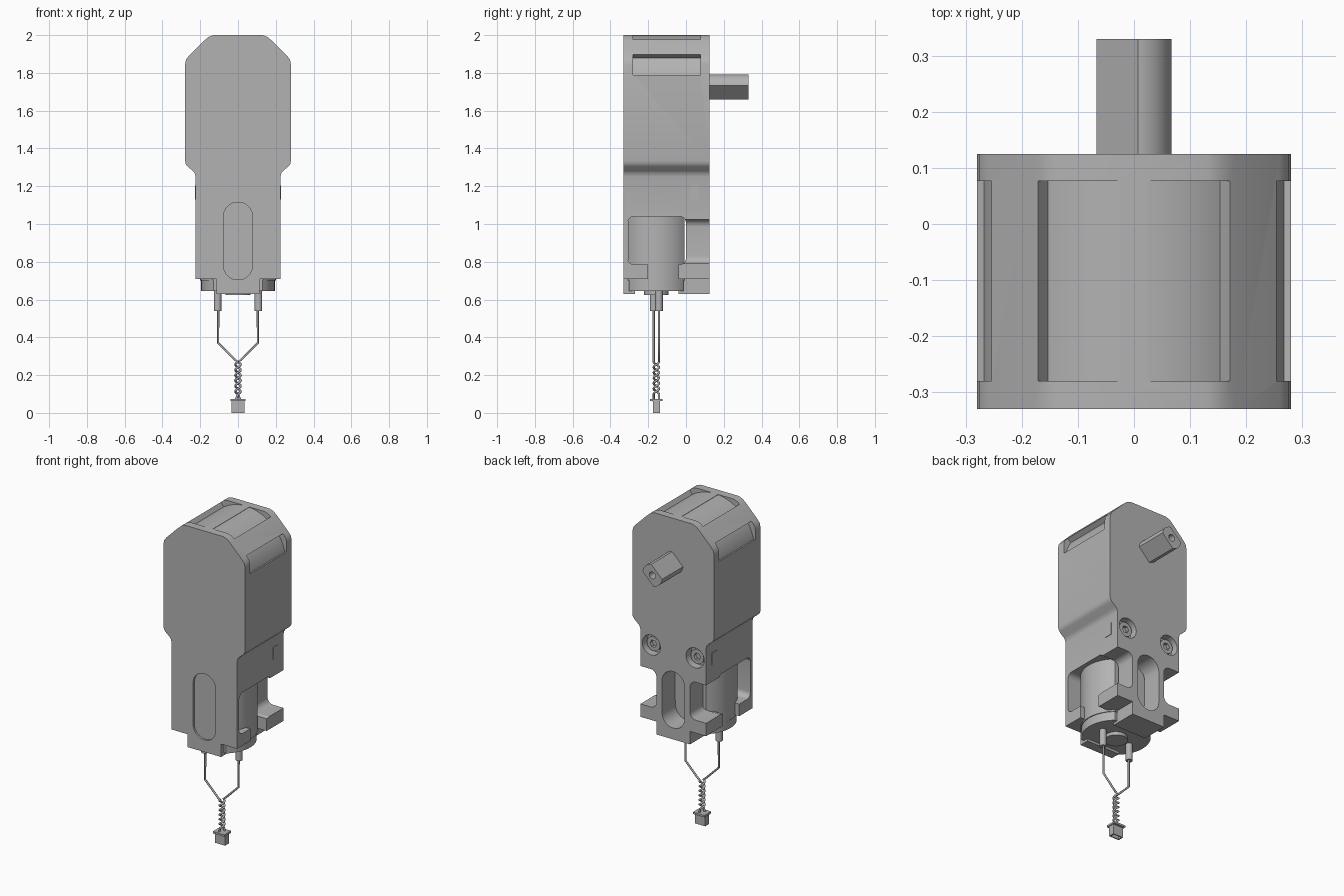
import bpy, bmesh
from math import sin, cos, pi, radians, asin
from mathutils import Vector

if "Cube" in bpy.data.objects:
    bpy.data.objects.remove(bpy.data.objects["Cube"])

grey = bpy.data.materials.new("plain_grey")
grey.use_nodes = True
COLOUR = (0.45, 0.45, 0.45, 1)
grey.diffuse_color = COLOUR
grey.node_tree.nodes["Principled BSDF"].inputs["Base Color"].default_value = COLOUR


def prism(name, pts, axis, a, b):
    """Extrude a 2D outline along an axis from a to b."""
    place = {"X": lambda u, v, w: (w, u, v),
             "Y": lambda u, v, w: (u, w, v),
             "Z": lambda u, v, w: (u, v, w)}[axis]
    bm = bmesh.new()
    ends = [[bm.verts.new(place(u, v, w)) for u, v in pts] for w in (a, b)]
    for ring in ends:
        bm.faces.new(ring)
    n = len(pts)
    for i in range(n):
        j = (i + 1) % n
        bm.faces.new((ends[0][i], ends[0][j], ends[1][j], ends[1][i]))
    bmesh.ops.recalc_face_normals(bm, faces=bm.faces)
    mesh = bpy.data.meshes.new(name)
    bm.to_mesh(mesh)
    bm.free()
    mesh.materials.append(grey)
    ob = bpy.data.objects.new(name, mesh)
    bpy.context.collection.objects.link(ob)
    return ob


def arc(cx, cy, r, a0, a1, n):
    angles = [radians(a0 + (a1 - a0) * i / n) for i in range(n + 1)]
    return [(cx + r * cos(t), cy + r * sin(t)) for t in angles]


def circle(cx, cy, r, n=32):
    return arc(cx, cy, r, 0, 360, n)[:-1]


def rect(u0, u1, v0, v1, r=0):
    if not r:
        return [(u0, v0), (u1, v0), (u1, v1), (u0, v1)]
    corners = ((u1 - r, v1 - r), (u0 + r, v1 - r), (u0 + r, v0 + r), (u1 - r, v0 + r))
    return [p for i, c in enumerate(corners) for p in arc(*c, r, 90 * i, 90 * i + 90, 8)]


def two_flats(cx, cy, r, d, turn):
    """Circle with two parallel flats at distance d from its centre."""
    h = asin(d / r) * 180 / pi
    return arc(cx, cy, r, turn - h, turn + h, 20) + arc(cx, cy, r, turn + 180 - h, turn + 180 + h, 20)


def mirrored(pts, s):
    return [(u * s, v) for u, v in pts]


def select_only(ob):
    bpy.ops.object.select_all(action="DESELECT")
    ob.select_set(True)
    bpy.context.view_layer.objects.active = ob


def cut(ob, cutters):
    select_only(ob)
    for c in cutters:
        mod = ob.modifiers.new("cut", "BOOLEAN")
        mod.operation, mod.solver, mod.object = "DIFFERENCE", "EXACT", c
        bpy.ops.object.modifier_apply(modifier=mod.name)
        bpy.data.objects.remove(c)


def smooth(ob):
    select_only(ob)
    bpy.ops.object.shade_smooth_by_angle(angle=radians(28))


FRONT, BACK = -0.33, 0.125
AXIS_Z = 1.725      # output shaft height
MOTOR_Y = -0.157

# Gearbox housing: half outline mirrored, with the narrow foot below
half = [(0.115, 0.63), (0.115, 0.71), (0.225, 0.71), (0.225, 1.25), (0.229, 1.268),
        (0.24, 1.282), (0.268, 1.305), (0.277, 1.318), (0.28, 1.335), (0.28, 1.845),
        (0.275, 1.87), (0.26, 1.89), (0.18, 1.97), (0.157, 1.99), (0.13, 2.0)]
housing = prism("gearbox_housing", half + mirrored(half, -1)[::-1], "Y", FRONT, BACK)

cutters = [
    prism("motor_bay", rect(-0.31, 0, 0.785, 1.04, 0.035), "X", -0.4, 0.4),
    prism("bay_mouth", rect(-0.2, -0.04, 0.5, 0.85), "X", -0.4, 0.4),
    prism("foot_gap", rect(-0.27, -0.05, 0.5, 0.71), "X", -0.4, 0.4),
    prism("back_slot", rect(-0.077, 0.077, 0.7, 1.05, 0.076), "Y", -0.05, 0.3),
    prism("front_slot", rect(-0.077, 0.077, 0.705, 1.115, 0.076), "Y", -0.5, FRONT + 0.012),
]
for s in (-1, 1):
    # Side notches, screw wells and the gaps around the corner plates
    cutters.append(prism("notch", mirrored(rect(0.115, 0.5, 0.79, 1.025, 0.04), s), "Y", -0.02, 0.3))
    cutters.append(prism("well", circle(0.15 * s, 1.175, 0.062), "Y", BACK - 0.05, 0.3))
    for a0, a1 in ((13, 34), (56, 85)):
        gap = arc(0, AXIS_Z, 0.274, a0, a1, 10) + arc(0, AXIS_Z, 0.42, a1, a0, 3)
        cutters.append(prism("gap", mirrored(gap, s), "Y", -0.28, 0.077))
cut(housing, cutters)
smooth(housing)

# Output shaft with two flats and a bored end
shaft = prism("output_shaft", two_flats(0, AXIS_Z, 0.067, 0.042, 45), "Y", 0.1, 0.33)
cut(shaft, [prism("bore", circle(0, AXIS_Z, 0.021), "Y", 0.23, 0.5)])
smooth(shaft)

# Motor can, end cap and rear bearing boss
smooth(prism("motor_can", two_flats(0, MOTOR_Y, 0.2, 0.15, 0), "Z", 0.7, 1.039))
smooth(prism("motor_end_cap", two_flats(0, MOTOR_Y, 0.195, 0.145, 0), "Z", 0.645, 0.7))
smooth(prism("bearing_boss", circle(0, MOTOR_Y, 0.065), "Z", 0.625, 0.65))

for s, side in ((-1, "right"), (1, "left")):
    # Socket head screws and snap tabs
    screw = prism(side + "_screw", circle(0.15 * s, 1.175, 0.044), "Y", 0.06, 0.105)
    cut(screw, [prism("socket", circle(0.15 * s, 1.175, 0.023, 6), "Y", 0.085, 0.2)])
    smooth(screw)
    x = 0.225 * s
    prism(side + "_snap_tab", rect(0.02, 0.07, 1.13, 1.205), "X", x - 0.004 * s, x + 0.003 * s)

    # Terminal sleeve, then a wire that meets and twists round its partner
    wy = MOTOR_Y + 0.014 * s
    smooth(prism(side + "_terminal", circle(0.108 * s, wy, 0.02, 20), "Z", 0.54, 0.66))
    path = [Vector((0.105 * s, wy, 0.56)), Vector((0.105 * s, wy, 0.37)), Vector((0.015 * s, wy, 0.28))]
    steps = 48
    for i in range(steps + 1):
        t = 6 * pi * i / steps
        path.append(Vector((0.014 * s * sin(t), MOTOR_Y + 0.014 * s * cos(t), 0.27 - 0.17 * i / steps)))
    path.append(Vector((0.014 * s, wy, 0.06)))
    curve = bpy.data.curves.new(side + "_wire", "CURVE")
    curve.dimensions = "3D"
    curve.bevel_depth = 0.006
    curve.bevel_resolution = 2
    curve.use_fill_caps = True
    spline = curve.splines.new("POLY")
    spline.points.add(len(path) - 1)
    for p, co in zip(spline.points, path):
        p.co = (*co, 1)
    curve.materials.append(grey)
    bpy.context.collection.objects.link(bpy.data.objects.new(side + "_wire", curve))

# Plug: open-bottomed shell with a flange
plug = prism("plug_shell", rect(-0.035, 0.035, -0.176, -0.138), "Z", 0, 0.066)
cut(plug, [prism("plug_hollow", rect(-0.028, 0.028, -0.17, -0.144), "Z", -0.1, 0.045)])
prism("plug_flange", rect(-0.04, 0.04, -0.19, -0.124), "Z", 0.062, 0.074)
